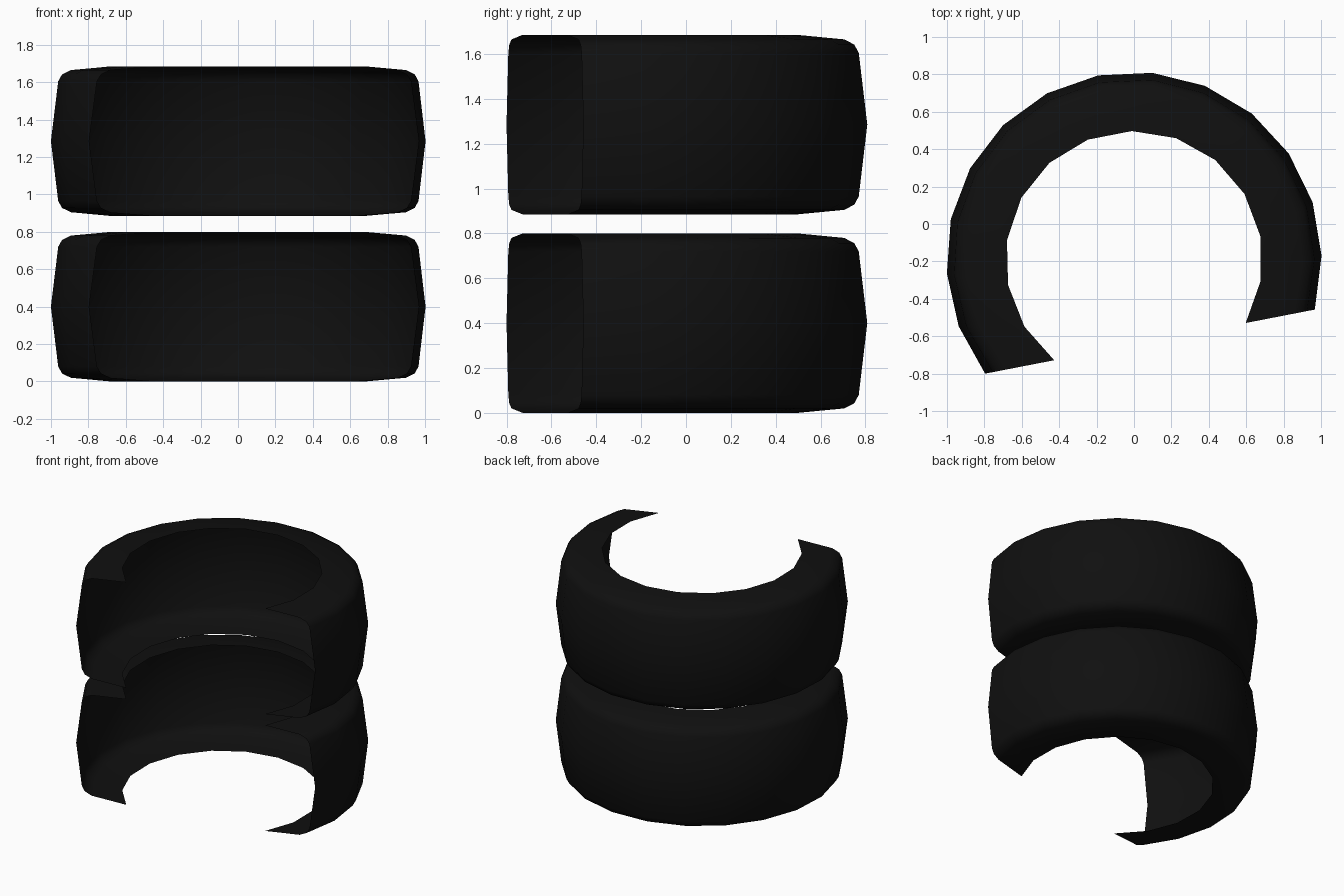
import bpy, bmesh, math

cube = bpy.data.objects.get("Cube")
if cube:
    bpy.data.objects.remove(cube, do_unlink=True)

# Near-black rubber
rubber = bpy.data.materials.new("black_rubber")
rubber.use_nodes = True
colour = (0.005, 0.005, 0.005, 1.0)
rubber.diffuse_color = colour
rubber.node_tree.nodes["Principled BSDF"].inputs["Base Color"].default_value = colour

CENTRE_Y = -0.19      # ring axis
CUT_ANGLE = -79.0     # direction the cut-off side faces, degrees
CUT_DIST = 0.447      # distance of the straight cut from the axis
HEIGHT = 0.80

# Lower half of the shell profile: (radius, height), inner rim to tread centre
half = [(0.687, 0.0), (0.90, 0.02), (0.945, 0.043), (0.965, 0.08), (1.003, HEIGHT / 2)]
profile = half + [(r, HEIGHT - z) for r, z in reversed(half[:-1])]


def arc(bm, radius, z, segments):
    """Row of vertices around the ring, ending on the straight cut."""
    spread = math.degrees(math.acos(CUT_DIST / radius))
    start, end = CUT_ANGLE + spread, CUT_ANGLE + 360 - spread
    row = []
    for j in range(segments + 1):
        a = math.radians(start + (end - start) * j / segments)
        row.append(bm.verts.new((radius * math.cos(a), CENTRE_Y + radius * math.sin(a), z)))
    return row


def open_ring(name, base):
    """Open shell: side wall, rounded shoulder, crowned tread, and back again."""
    bm = bmesh.new()
    rows = []
    for r, z in profile:
        if r < 0.7:
            # the rim has one segment fewer, so one wall face is a triangle
            row = arc(bm, r, z, 13)
            row.insert(7, row[7])
        else:
            row = arc(bm, r, z, 14)
        rows.append(row)
    for low, high in zip(rows, rows[1:]):
        for j in range(14):
            corners = [low[j], low[j + 1], high[j + 1], high[j]]
            bm.faces.new(list(dict.fromkeys(corners)))
    mesh = bpy.data.meshes.new(name)
    bm.to_mesh(mesh)
    bm.free()
    mesh.materials.append(rubber)
    ob = bpy.data.objects.new(name, mesh)
    ob.location.z = base
    bpy.context.collection.objects.link(ob)
    return ob


rings = [open_ring("lower_ring", 0.0), open_ring("upper_ring", 0.885)]

# Smooth shading with sharp edges kept
bpy.ops.object.select_all(action='DESELECT')
for ob in rings:
    ob.select_set(True)
bpy.context.view_layer.objects.active = rings[0]
bpy.ops.object.shade_smooth_by_angle(angle=math.radians(40))
